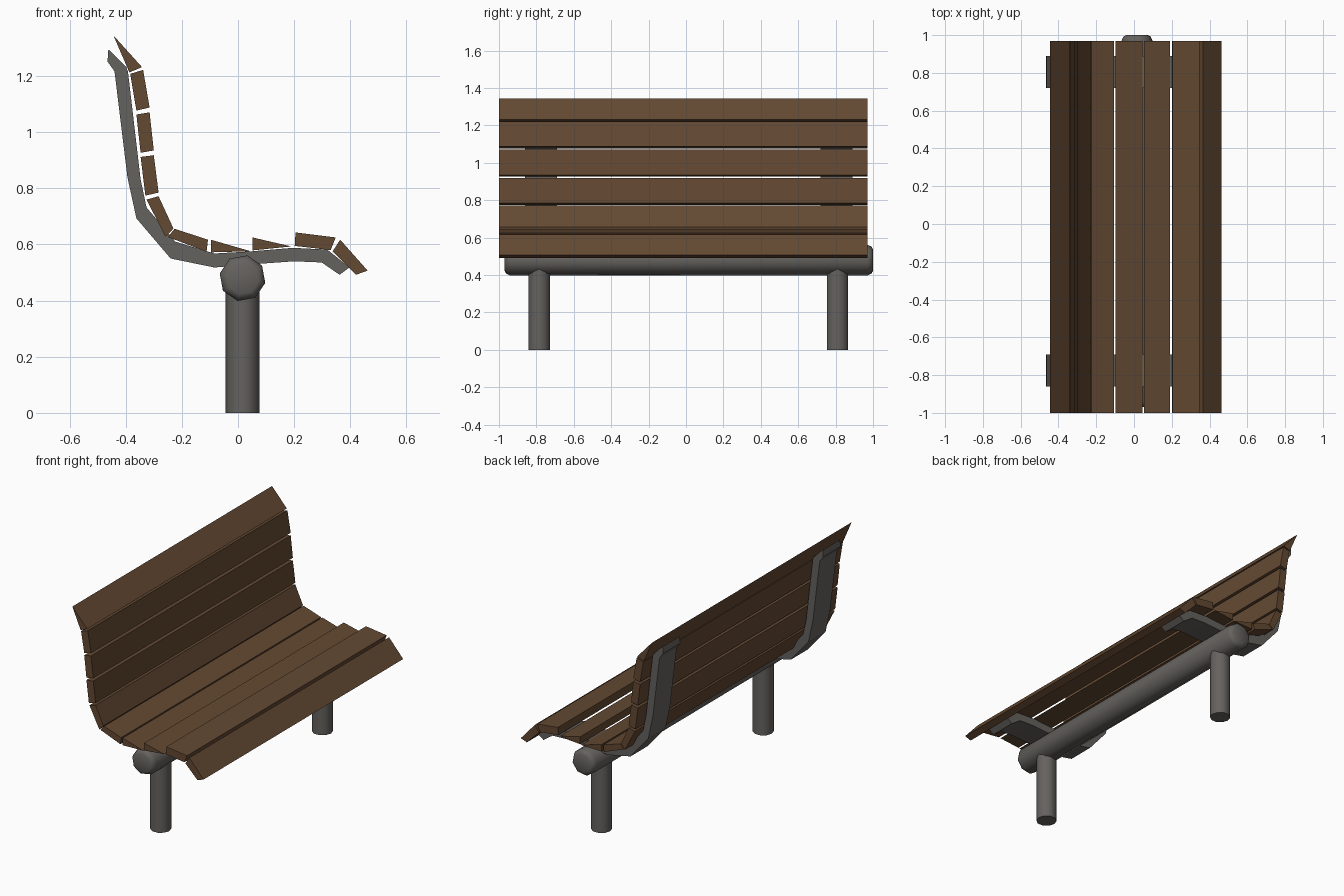
import bpy, bmesh, math

if "Cube" in bpy.data.objects:
    bpy.data.objects.remove(bpy.data.objects["Cube"])


def material(name, rgb):
    m = bpy.data.materials.new(name)
    m.diffuse_color = (*rgb, 1)
    m.use_nodes = True
    m.node_tree.nodes["Principled BSDF"].inputs["Base Color"].default_value = m.diffuse_color
    return m


WOOD = material("brown wood", (0.125, 0.066, 0.032))
METAL = material("grey metal", (0.13, 0.122, 0.113))


def finish(name, bm, mat, smooth_angle=None):
    bmesh.ops.recalc_face_normals(bm, faces=bm.faces)
    mesh = bpy.data.meshes.new(name)
    bm.to_mesh(mesh)
    bm.free()
    mesh.materials.append(mat)
    ob = bpy.data.objects.new(name, mesh)
    bpy.context.collection.objects.link(ob)
    if smooth_angle:
        bpy.ops.object.select_all(action='DESELECT')
        ob.select_set(True)
        bpy.context.view_layer.objects.active = ob
        bpy.ops.object.shade_smooth_by_angle(angle=math.radians(smooth_angle))
    return ob


def loft(name, rings, mat, smooth_angle=None):
    """Skin closed rings of points and cap both ends."""
    bm = bmesh.new()
    vs = [[bm.verts.new(p) for p in r] for r in rings]
    n = len(vs[0])
    for a, b in zip(vs, vs[1:]):
        for i in range(n):
            j = (i + 1) % n
            bm.faces.new((a[i], a[j], b[j], b[i]))
    bm.faces.new(vs[0])
    bm.faces.new(vs[-1])
    return finish(name, bm, mat, smooth_angle)


# Wooden slats: (x, z) cross-sections, from the top of the back to the seat edge
slats = [
    [(-.444, 1.345), (-.342, 1.232), (-.387, 1.213)],
    [(-.384, 1.208), (-.338, 1.222), (-.315, 1.088), (-.362, 1.077)],
    [(-.362, 1.063), (-.315, 1.071), (-.300, .935), (-.347, .927)],
    [(-.347, .912), (-.300, .918), (-.283, .785), (-.330, .774)],
    [(-.326, .760), (-.283, .772), (-.230, .657), (-.258, .627)],
    [(-.250, .627), (-.226, .656), (-.107, .617), (-.112, .574)],
    [(-.097, .617), (.045, .576), (-.097, .572)],
    [(.052, .625), (.190, .593), (.052, .579)],
    [(.205, .643), (.348, .625), (.330, .580), (.202, .595)],
    [(.364, .617), (.462, .507), (.420, .492), (.337, .575)],
]
for k, prof in enumerate(slats):
    loft(f"slat_{k + 1}", [[(x, y, z) for x, z in prof] for y in (-1, .97)], WOOD)

# Bent metal brackets: rings of outer and inner (x, z) points along the path
path = [
    ((-.462, 1.295), (-.450, 1.285)), ((-.465, 1.252), (-.398, 1.232)),
    ((-.440, 1.217), (-.392, 1.215)), ((-.394, .840), (-.347, .832)),
    ((-.362, .693), (-.326, .732)), ((-.240, .550), (-.223, .610)),
    ((-.084, .518), (-.084, .568)), ((.060, .530), (.040, .575)),
    ((.200, .540), (.195, .588)), ((.298, .536), (.318, .582)),
    ((.362, .492), (.397, .518)),
]
for name, y0 in (("front_bracket", -.86), ("rear_bracket", .72)):
    y1 = y0 + .17
    loft(name, [[(a[0], y0, a[1]), (b[0], y0, b[1]), (b[0], y1, b[1]), (a[0], y1, a[1])]
                for a, b in path], METAL)

# Eight-sided support beam with chamfered ends
CX, CZ = .016, .48


def beam_ring(y, r):
    return [(CX + r * math.cos(math.radians(45 * i - 12)), y,
             CZ + r * math.sin(math.radians(45 * i - 12))) for i in range(8)]


loft("support_beam", [beam_ring(y, r) for y, r in
                      ((-.97, .058), (-.962, .074), (-.942, .083),
                       (.972, .083), (.992, .074), (1, .058))], METAL, 50)

# Round legs
for name, y in (("front_leg", -.785), ("rear_leg", .81)):
    loft(name, [[(CX + .06 * math.cos(math.tau * i / 10),
                  y + .06 * math.sin(math.tau * i / 10), z) for i in range(10)]
                for z in (0, .46)], METAL, 40)
